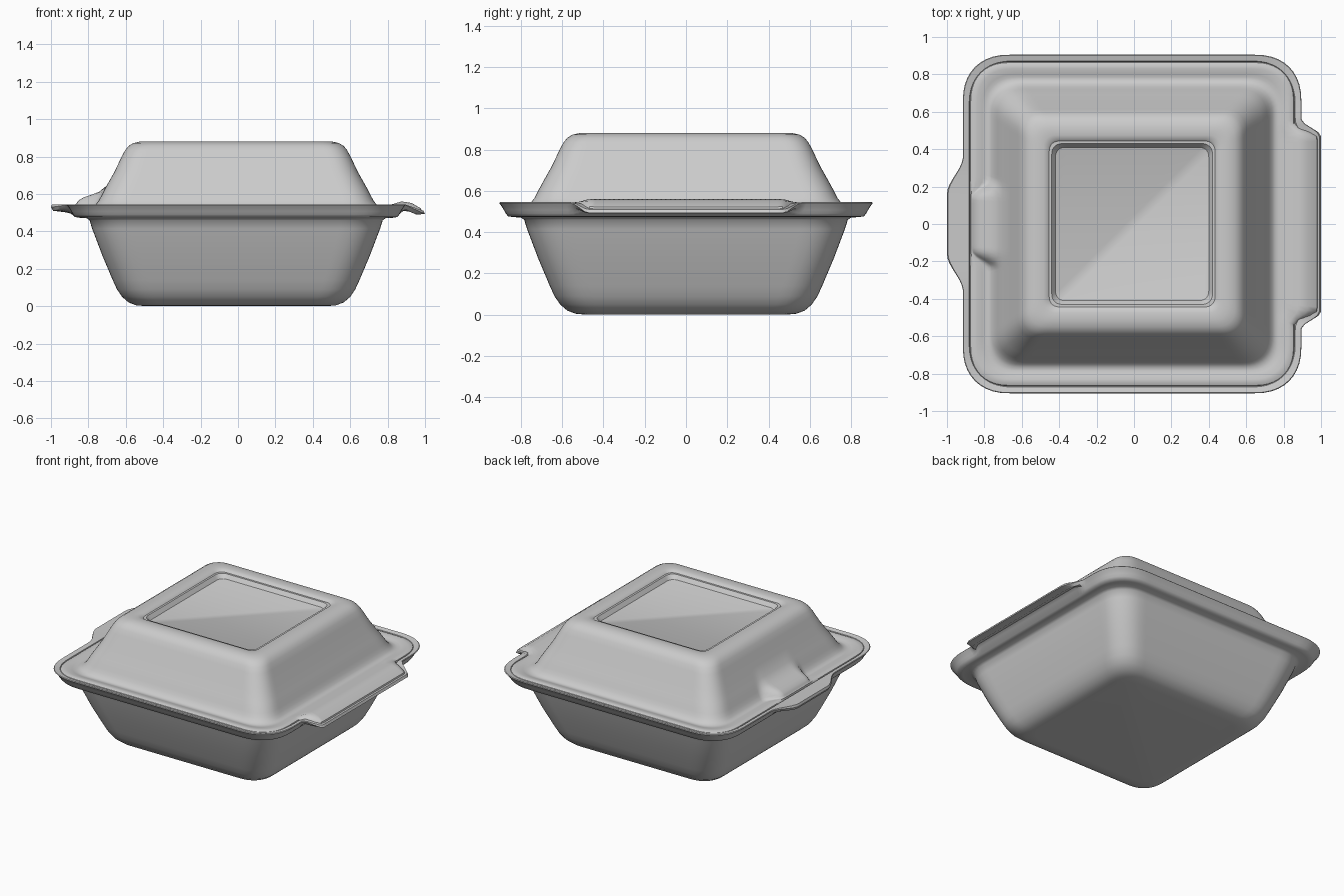
import bpy, bmesh, math

CX = -0.01        # the rims sit slightly left of the hinge flap
SIDE, ARC = 56, 10


def ease(y, outer, inner):
    t = max(0.0, min(1.0, (outer - abs(y)) / (outer - inner)))
    return t * t * (3 - 2 * t)


def square_loop(h, r):
    """Counter-clockwise soft-cornered square, half width h, corner size r."""
    pts, c, e = [], h - r, 2 / 2.3
    for k in range(4):
        side = [(h, -c + 2 * c * i / SIDE) for i in range(SIDE)]
        for i in range(ARC):
            a = math.pi / 2 * i / ARC
            side.append((c + r * max(0, math.cos(a)) ** e, c + r * math.sin(a) ** e))
        for x, y in side:
            for _ in range(k):
                x, y = -y, x
            pts.append((x, y))
    return pts


def shell(name, rings, right_mask, left_mask):
    """Loft rings of (half width, corner, z, right dx, right dz, left dx, left dz)."""
    bm = bmesh.new()
    loops = []
    for ring in rings:
        h, r, z, rx, rz, lx, lz = (tuple(ring) + (0,) * 4)[:7]
        loop = []
        for x, y in square_loop(h, r):
            dx = dz = 0
            if x > h - 0.02:
                m = ease(y, *right_mask)
                dx, dz = rx * m, rz * m
            elif x < -h + 0.02:
                m = ease(y, *left_mask)
                dx, dz = -lx * m, lz * m
            loop.append(bm.verts.new((x + dx + CX, y, z + dz)))
        loops.append(loop)
    n = len(loops[0])
    for a, b in zip(loops, loops[1:]):
        for i in range(n):
            j = (i + 1) % n
            bm.faces.new((a[i], a[j], b[j], b[i]))
    bm.faces.new(loops[0][::-1])
    bm.faces.new(loops[-1])
    mesh = bpy.data.meshes.new(name)
    bm.to_mesh(mesh)
    bm.free()
    ob = bpy.data.objects.new(name, mesh)
    bpy.context.collection.objects.link(ob)
    bpy.ops.object.select_all(action='DESELECT')
    ob.select_set(True)
    bpy.context.view_layer.objects.active = ob
    bpy.ops.object.shade_smooth_by_angle(angle=math.radians(42))
    return ob


# Base tray: outside wall, flared rim with hinge flap and thumb tab, inside wall
shell("base_tray", [
    (0.48, 0.11, 0.0), (0.535, 0.13, 0.005), (0.575, 0.15, 0.02),
    (0.61, 0.16, 0.05), (0.637, 0.17, 0.09), (0.66, 0.175, 0.14),
    (0.715, 0.185, 0.27), (0.77, 0.20, 0.415), (0.784, 0.205, 0.46),
    (0.80, 0.21, 0.471), (0.84, 0.22, 0.473),
    (0.862, 0.23, 0.477),
    (0.873, 0.235, 0.49, 0.015, 0.02, 0.01, 0.005),
    (0.882, 0.24, 0.507, 0.03, 0.013, 0.03, -0.005),
    (0.893, 0.245, 0.525, 0.07, -0.035, 0.085, -0.015),
    (0.905, 0.25, 0.541, 0.105, -0.048, 0.085, -0.012),
    (0.902, 0.25, 0.545, 0.10, -0.035, 0.082, 0),
    (0.872, 0.235, 0.538, 0.03, 0.0),
    (0.858, 0.23, 0.503), (0.80, 0.21, 0.493), (0.77, 0.20, 0.46),
    (0.645, 0.17, 0.14), (0.60, 0.16, 0.06), (0.48, 0.11, 0.015),
], (0.56, 0.47), (0.36, 0.16))

# Lid: underside, rim edge with hinge flap, wall with finger bump, sunken top
shell("lid", [
    (0.40, 0.05, 0.825), (0.43, 0.06, 0.865), (0.50, 0.08, 0.867),
    (0.57, 0.11, 0.845), (0.72, 0.15, 0.545), (0.75, 0.16, 0.52),
    (0.85, 0.20, 0.512, 0.10, 0.01),
    (0.868, 0.21, 0.525, 0.125, -0.018),
    (0.863, 0.21, 0.538, 0.125, -0.015),
    (0.848, 0.20, 0.544, 0.09, 0.008, 0.014),
    (0.83, 0.19, 0.544, 0.055, 0.016, 0.031),
    (0.80, 0.175, 0.537, 0.02, 0.0, 0.058, 0.008),
    (0.785, 0.17, 0.532, 0, 0, 0.07, 0.016),
    (0.765, 0.165, 0.534, 0, 0, 0.085, 0.022),
    (0.75, 0.16, 0.545, 0, 0, 0.09, 0.022),
    (0.735, 0.155, 0.564, 0, 0, 0.08, 0.018),
    (0.722, 0.15, 0.588, 0, 0, 0.05, 0.008),
    (0.71, 0.148, 0.612, 0, 0, 0.022),
    (0.692, 0.145, 0.645),
    (0.65, 0.135, 0.72), (0.612, 0.12, 0.80), (0.593, 0.115, 0.835),
    (0.575, 0.11, 0.857), (0.55, 0.10, 0.872), (0.515, 0.085, 0.88),
    (0.475, 0.07, 0.88), (0.452, 0.06, 0.874), (0.438, 0.055, 0.86),
    (0.428, 0.05, 0.842), (0.42, 0.045, 0.838),
], (0.54, 0.46), (0.235, 0.14))
